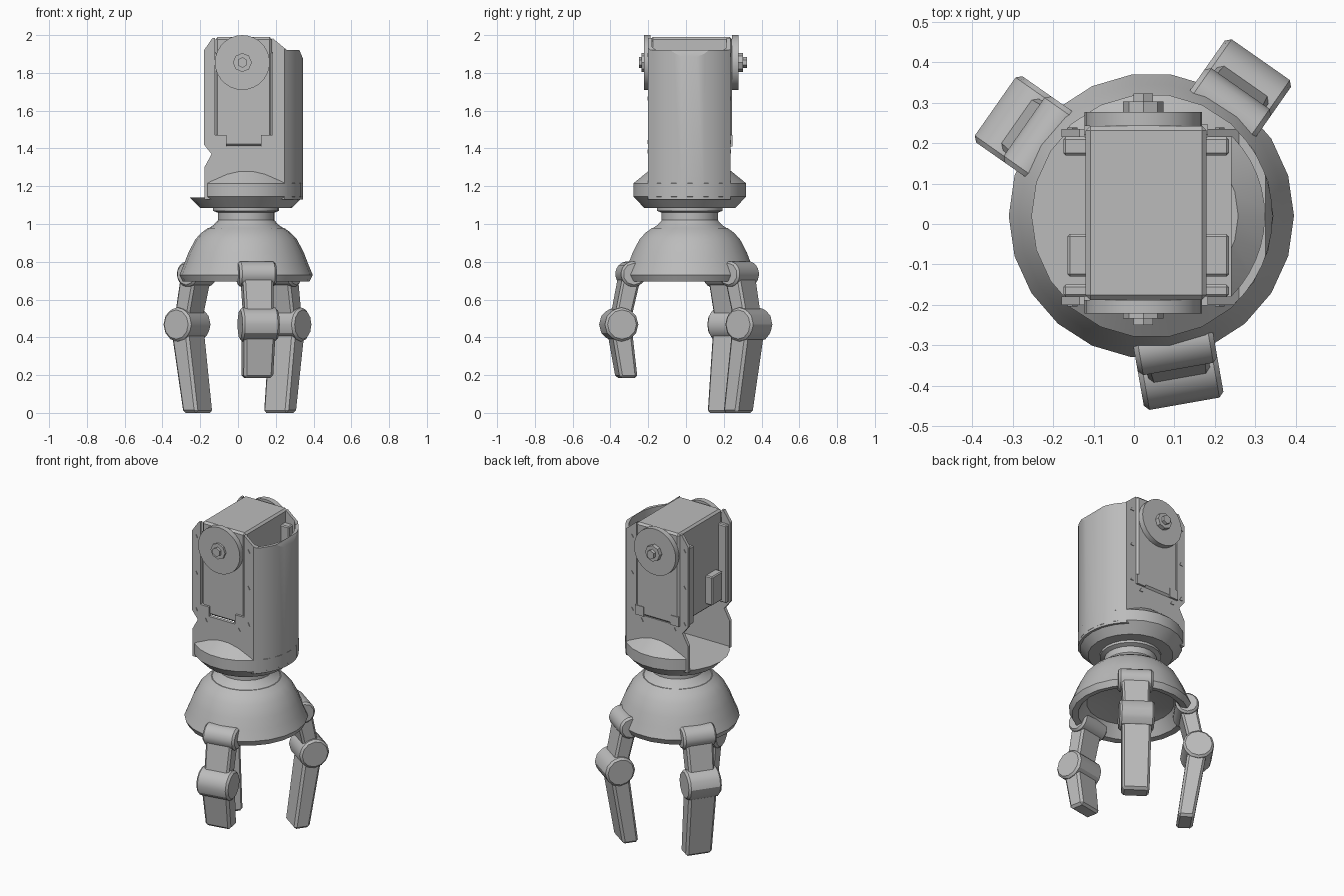
import bpy, bmesh, math
from mathutils import Matrix, Vector

if "Cube" in bpy.data.objects:
    bpy.data.objects.remove(bpy.data.objects["Cube"])

CX, CY = 0.043, 0.02          # main axis of the round parts
FRONT, BACK = -0.2, 0.235     # outer faces of the flat side plates

grey = bpy.data.materials.new("plain grey")
grey.use_nodes = True
grey.diffuse_color = (0.5, 0.5, 0.5, 1)
shader = next(n for n in grey.node_tree.nodes if n.type == 'BSDF_PRINCIPLED')
shader.inputs["Base Color"].default_value = grey.diffuse_color


def finish(name, bm, matrix=Matrix(), bevel=0, smooth=30):
    bmesh.ops.remove_doubles(bm, verts=bm.verts, dist=1e-5)
    bmesh.ops.recalc_face_normals(bm, faces=bm.faces)
    bm.transform(matrix)
    mesh = bpy.data.meshes.new(name)
    bm.to_mesh(mesh)
    bm.free()
    ob = bpy.data.objects.new(name, mesh)
    bpy.context.collection.objects.link(ob)
    mesh.materials.append(grey)
    bpy.ops.object.select_all(action='DESELECT')
    ob.select_set(True)
    bpy.context.view_layer.objects.active = ob
    if bevel:
        mod = ob.modifiers.new("bevel", 'BEVEL')
        mod.width = bevel
        mod.segments = 1
        bpy.ops.object.modifier_apply(modifier=mod.name)
    if smooth:
        bpy.ops.object.shade_smooth_by_angle(angle=math.radians(smooth))
    return ob


def box(name, x, y, z, bevel=0):
    bm = bmesh.new()
    size = Matrix.Diagonal((x[1] - x[0], y[1] - y[0], z[1] - z[0], 1))
    mid = Vector((sum(x) / 2, sum(y) / 2, sum(z) / 2))
    bmesh.ops.create_cube(bm, size=1, matrix=Matrix.Translation(mid) @ size)
    return finish(name, bm, bevel=bevel, smooth=0)


def lathe(name, profile, sides=22):
    bm = bmesh.new()
    points = [bm.verts.new((r, 0, z)) for r, z in profile]
    edges = [bm.edges.new(pair) for pair in zip(points, points[1:])]
    bmesh.ops.spin(bm, geom=points + edges, axis=(0, 0, 1), cent=(0, 0, 0),
                   angle=math.tau, steps=sides)
    return finish(name, bm, Matrix.Translation((CX, CY, 0)))


def prism(name, outline, axis, low, high):
    """Extrude a closed 2D outline along y or z."""
    bm = bmesh.new()
    place = (lambda a, b, d: (a, d, b)) if axis == 'Y' else (lambda a, b, d: (a, b, d))
    face = bm.faces.new([bm.verts.new(place(a, b, low)) for a, b in outline])
    moved = bmesh.ops.extrude_face_region(bm, geom=[face])["geom"]
    verts = [v for v in moved if isinstance(v, bmesh.types.BMVert)]
    bmesh.ops.translate(bm, verts=verts, vec=place(0, 0, high - low))
    return finish(name, bm, smooth=0)


def drum(name, radius, length, matrix, sides, bevel=0):
    bm = bmesh.new()
    bmesh.ops.create_cone(bm, cap_ends=True, segments=sides, radius1=radius,
                          radius2=radius, depth=length)
    return finish(name, bm, matrix, bevel)


def boolean(ob, cutter, operation):
    mod = ob.modifiers.new("cut", 'BOOLEAN')
    mod.object, mod.operation, mod.solver = cutter, operation, 'EXACT'
    bpy.context.view_layer.objects.active = ob
    bpy.ops.object.modifier_apply(modifier=mod.name)
    bpy.data.objects.remove(cutter)


# Domed palm with hollow underside, and the neck above it
lathe("palm_dome", [(0, 0.98), (0.2, 0.98), (0.235, 0.955), (0.268, 0.92), (0.305, 0.85),
                    (0.328, 0.79), (0.353, 0.73), (0.335, 0.695), (0.3, 0.7),
                    (0.25, 0.77), (0.12, 0.8), (0, 0.8)])
lathe("neck", [(0, 1.1), (0.175, 1.1), (0.175, 1.07), (0.15, 1.06), (0.15, 1.02),
               (0.172, 0.995), (0.21, 0.97), (0, 0.97)])

# Cup at the base of the housing, cut away between the plates and on the open side
cup = lathe("cup", [(0, 1.085), (0.243, 1.085), (0.302, 1.145), (0.302, 1.215),
                    (0.215, 1.285), (0, 1.285)])
boolean(cup, box("cutter", (-0.5, 0.24), (FRONT + 0.02, BACK - 0.02), (1.14, 1.5)), 'DIFFERENCE')
boolean(cup, box("cutter", (-0.5, -0.178), (-0.5, 0.5), (1.14, 1.5)), 'DIFFERENCE')


# Housing: U-shaped wall in plan, trimmed by a side silhouette with a servo slot
def wall_path(inset):
    r = 0.3 - inset
    a, b = (math.asin((y - CY) / r) for y in (FRONT + inset, BACK - inset))
    arc = [a + (b - a) * i / 12 for i in range(13)]
    curve = [(CX + r * math.cos(t), CY + r * math.sin(t)) for t in arc]
    return [(-0.3, FRONT + inset)] + curve + [(-0.3, BACK - inset)]


housing = prism("housing", wall_path(0) + wall_path(0.02)[::-1], 'Z', 1.12, 2.1)
silhouette = [(-0.178, 1.13), (-0.178, 1.3), (-0.14, 1.37), (-0.18, 1.42), (-0.18, 1.92),
              (-0.135, 1.985), (-0.122, 1.985), (-0.122, 1.41), (0.182, 1.41),
              (0.182, 1.985), (0.26, 1.92), (0.325, 1.92), (0.36, 1.84), (0.36, 1.13)]
boolean(housing, prism("cutter", silhouette, 'Y', -0.6, 0.6), 'INTERSECT')
bpy.context.view_layer.objects.active = housing
housing.select_set(True)
bpy.ops.object.shade_smooth_by_angle(angle=math.radians(25))

# Servo body with mounting flanges, connectors and corner tabs
box("servo_body", (-0.12, 0.18), (-0.188, 0.243), (1.412, 1.99), 0.012)
for side, y in (("front", (-0.18, -0.15)), ("back", (0.17, 0.215))):
    box(side + "_servo_flange", (-0.175, 0.235), y, (1.42, 1.91), 0.006)
for side, x in (("open", (-0.165, -0.11)), ("closed", (0.17, 0.235))):
    box(side + "_side_connector", x, (-0.13, -0.025), (1.45, 1.63), 0.006)
for x in (-0.122, 0.122):
    box("front_corner_tab", (x, x + 0.06), (-0.202, -0.18), (1.41, 1.47))
    box("back_corner_tab", (x, x + 0.06), (0.22, 0.247), (1.41, 1.47))


# Round horns with a nut and pin on both faces, and the plate screws
def facing(x, y, z):
    return Matrix.Translation((x, y, z)) @ Matrix.Rotation(math.pi / 2, 4, 'X')


for side, sign, y, reach in (("front", -1, -0.188, 0.062), ("back", 1, 0.243, 0.08)):
    for part, radius, length, sides in (("horn", 0.145, 0.034, 28), ("nut", 0.05, reach * 0.75, 8),
                                        ("pin", 0.028, reach, 6)):
        drum(side + "_" + part, radius, length,
             facing(0.023, y + sign * length / 2, 1.855), sides)
    plate = FRONT if sign < 0 else BACK
    for x in (-0.152, 0.212):
        for z in (1.43, 1.66, 1.89):
            drum(side + "_plate_screw", 0.014, 0.008, facing(x, plate, z), 3)
    for x in (-0.085, 0.145):
        drum(side + "_plate_screw", 0.014, 0.008, facing(x, plate, 1.38), 3)


# Fingers, built in a frame where x points outward from the main axis
def link(name, matrix, ends, bevel):
    bm = bmesh.new()
    for r, z, depth, width in ends:
        for a, b in ((-1, -1), (1, -1), (1, 1), (-1, 1)):
            bm.verts.new((r + a * depth / 2, b * width / 2, z))
    bmesh.ops.convex_hull(bm, input=bm.verts)
    bmesh.ops.dissolve_limit(bm, angle_limit=0.02, verts=bm.verts, edges=bm.edges)
    finish(name, bm, matrix, bevel, smooth=0)


def finger(name, degrees, tip):
    frame = Matrix.Translation((CX, CY, 0)) @ Matrix.Rotation(math.radians(degrees), 4, 'Z')

    def hinge(r, z):
        return frame @ Matrix.Translation((r, 0, z)) @ Matrix.Rotation(math.pi / 2, 4, 'X')

    drum(name + "_base_hinge", 0.07, 0.2, hinge(0.318, 0.735), 10, 0.012)
    link(name + "_upper_link", frame, [(0.32, 0.74, 0.1, 0.165), (0.378, 0.47, 0.09, 0.15)], 0.012)
    drum(name + "_knuckle", 0.09, 0.2, hinge(0.382, 0.468), 12, 0.012)
    tip_r = 0.312 + 0.152 * tip
    link(name + "_lower_link", frame,
         [(0.378, 0.44, 0.11, 0.17), (tip_r, tip, 0.095, 0.158)], 0.014)


finger("thumb", -80, 0.185)
finger("right_finger", 145, 0)
finger("left_finger", 55, 0)
